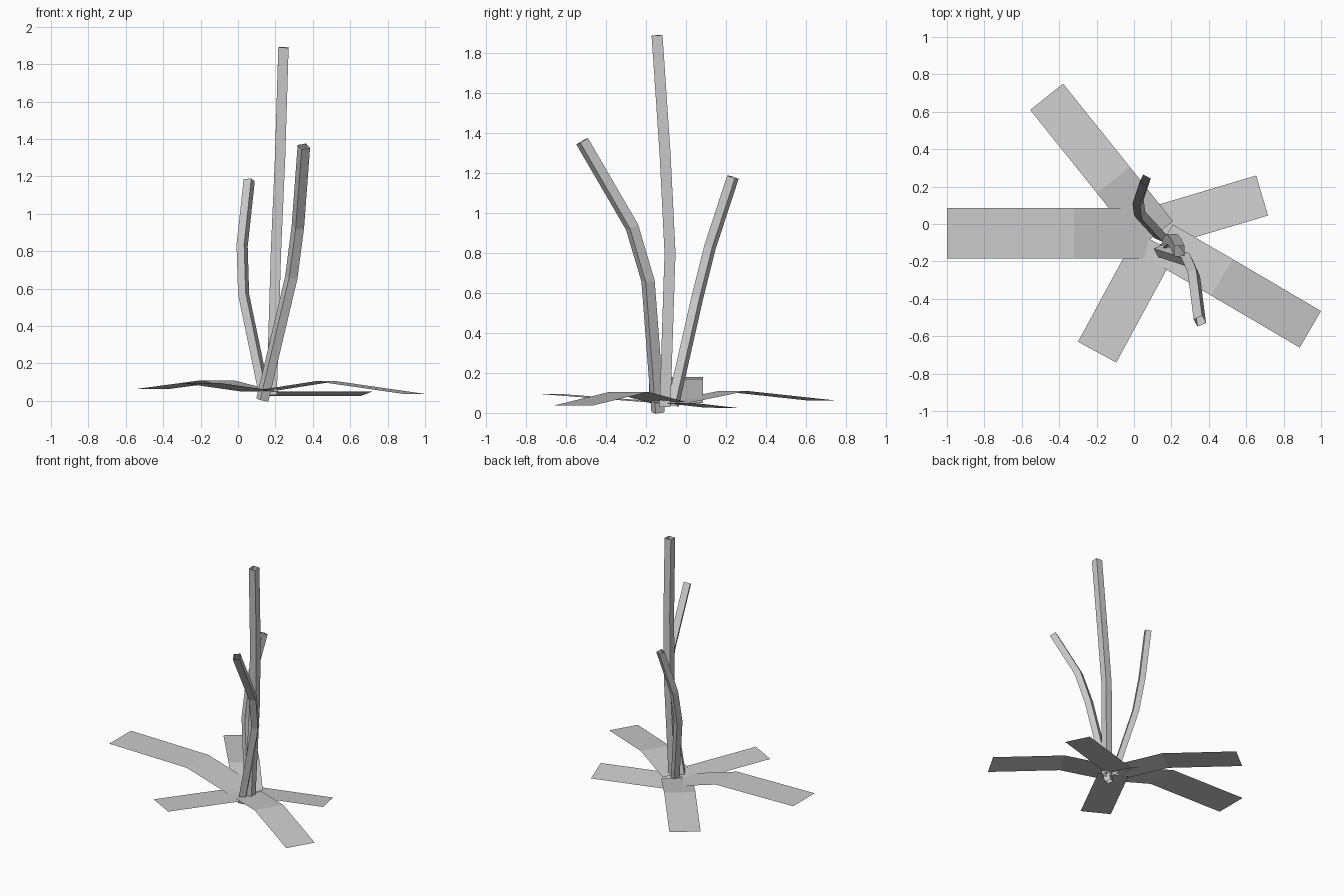
import bpy, bmesh, math
from mathutils import Vector, Matrix

if "Cube" in bpy.data.objects:
    bpy.data.objects.remove(bpy.data.objects["Cube"])


def finish(name, bm):
    mesh = bpy.data.meshes.new(name)
    bm.to_mesh(mesh)
    bm.free()
    obj = bpy.data.objects.new(name, mesh)
    bpy.context.collection.objects.link(obj)
    return obj


def bridge(bm, rings, closed):
    """Join consecutive rings of vertices with quads."""
    for a, b in zip(rings, rings[1:]):
        n = len(a)
        for i in range(n if closed else n - 1):
            j = (i + 1) % n
            bm.faces.new((a[i], a[j], b[j], b[i]))


def leaf(name, path, width, roll=0.0):
    """Flat strip along a path; roll raises its right-hand edge."""
    path = [Vector(p) for p in path]
    flat = path[-1] - path[0]
    side = Vector((flat.y, -flat.x, 0)).normalized() * width / 2
    bm = bmesh.new()
    rings = []
    for p in path:
        lift = Vector((0, 0, roll))
        rings.append([bm.verts.new(p - side - lift), bm.verts.new(p + side + lift)])
    for a, b in zip(rings, rings[1:]):
        bm.faces.new((a[0], a[1], b[1], b[0]))
    bmesh.ops.reverse_faces(bm, faces=bm.faces[:])
    bmesh.ops.recalc_face_normals(bm, faces=bm.faces[:])
    if sum(f.normal.z for f in bm.faces) < 0:
        bmesh.ops.reverse_faces(bm, faces=bm.faces[:])
    return finish(name, bm)


def stem(name, path, width, roll=0.0):
    """Open four-sided tube swept along a path."""
    path = [Vector(p) for p in path]
    bm = bmesh.new()
    rings = []
    for i, p in enumerate(path):
        t = (path[min(i + 1, len(path) - 1)] - path[max(i - 1, 0)]).normalized()
        u = Vector((1, 0, 0))
        u = (u - t * u.dot(t)).normalized()
        v = t.cross(u)
        ring = []
        for k in range(4):
            a = math.radians(45 + 90 * k + roll)
            ring.append(bm.verts.new(p + (u * math.cos(a) + v * math.sin(a)) * width * 0.7071))
        rings.append(ring)
    bridge(bm, rings, True)
    return finish(name, bm)


# Five folded leaves spread around the base
leaf("leaf_left", [(0.08, -0.05, 0.05), (-0.32, -0.05, 0.17), (-1.0, -0.05, 0.18)], 0.27)
leaf("leaf_back_left", [(0.12, -0.055, 0.05), (-0.11, 0.235, 0.11), (-0.467, 0.68, 0.062)], 0.225)
leaf("leaf_right", [(0.14, -0.01, 0.038), (0.685, 0.152, 0.037)], 0.223, roll=0.012)
leaf("leaf_front_right", [(0.15, -0.10, 0.055), (0.47, -0.285, 0.105), (0.943, -0.563, 0.037)], 0.226)
leaf("leaf_front_left", [(0.12, -0.10, 0.05), (-0.197, -0.685, 0.095)], 0.233)

# Three bent stalks
stem("tall_stem", [(0.18, -0.105, 0.03), (0.203, -0.08, 0.80), (0.225, -0.105, 1.30),
                   (0.243, -0.145, 1.89)], 0.055)
stem("front_stem", [(0.13, -0.14, 0.004), (0.285, -0.19, 0.66), (0.32, -0.27, 0.93),
                    (0.352, -0.52, 1.36)], 0.05, roll=25)
stem("back_stem", [(0.14, -0.065, 0.04), (0.03, 0.055, 0.57), (0.022, 0.12, 0.83),
                   (0.06, 0.235, 1.18)], 0.045, roll=-25)
